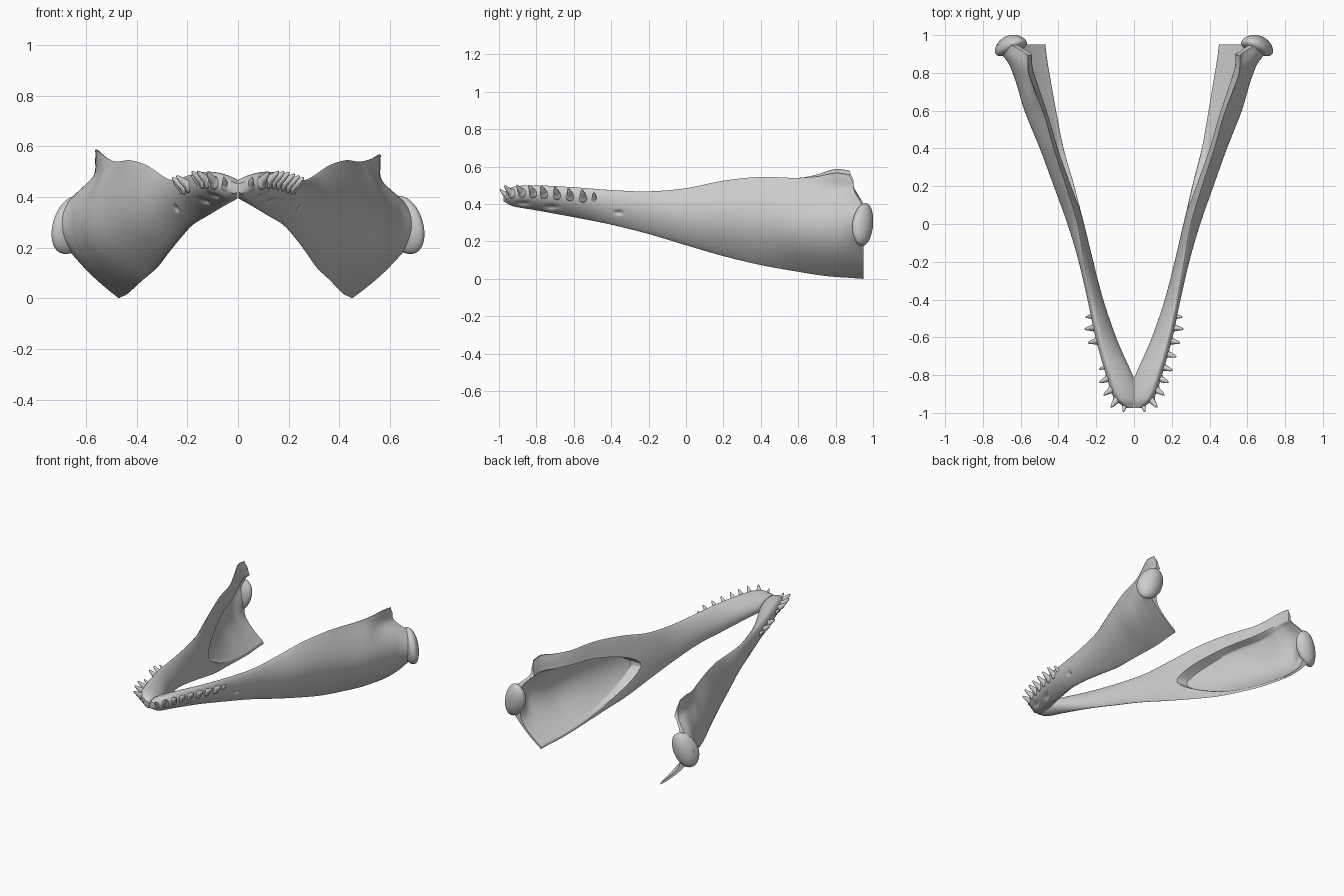
import bpy, bmesh, math
from mathutils import Vector, Matrix

if "Cube" in bpy.data.objects:
    bpy.data.objects.remove(bpy.data.objects["Cube"])

# Section keys along the jaw: y, bottom x z, top x z, outer bulge, inner bulge
KEYS = [
    (-.975, .018, .415, .030, .460, .015, .035),
    (-.93, .035, .390, .070, .490, .045, .080),
    (-.82, .060, .370, .115, .500, .050, .085),
    (-.60, .115, .330, .180, .490, .050, .045),
    (-.40, .180, .290, .225, .475, .040, .035),
    (-.20, .225, .240, .265, .468, .045, .025),
    (.00, .270, .180, .300, .485, .065, .020),
    (.20, .310, .122, .360, .525, .085, .014),
    (.40, .360, .074, .425, .545, .100, .012),
    (.60, .395, .038, .480, .540, .135, .010),
    (.75, .420, .015, .525, .550, .145, .010),
    (.87, .440, .006, .560, .568, .160, .010),
    (.95, .450, .000, .565, .560, .165, .010),
]
Y0, Y1 = KEYS[0][0], KEYS[-1][0]
RIM_Y, RIM_T, RIM_H = .09, .42, .41  # opening of the inner hollow
# Small nerve openings on the outer face: y, z, half length
DENTS = [(-.36, .355, .018), (-.87, .405, .03), (-.72, .385, .03)]


def smooth(a, b, v):
    v = min(1, max(0, (v - a) / (b - a)))
    return v * v * (3 - 2 * v)


def section(y):
    """Cubic interpolation of the section keys."""
    i = 0
    while i < len(KEYS) - 2 and y > KEYS[i + 1][0]:
        i += 1

    def slope(k, c):
        a, b = KEYS[max(k - 1, 0)], KEYS[min(k + 1, len(KEYS) - 1)]
        return (b[c] - a[c]) / (b[0] - a[0])
    p, q = KEYS[i], KEYS[i + 1]
    h = q[0] - p[0]
    s = (y - p[0]) / h
    return [(2*s**3 - 3*s*s + 1) * p[c] + (s**3 - 2*s*s + s) * h * slope(i, c)
            + (3*s*s - 2*s**3) * q[c] + (s**3 - s*s) * h * slope(i + 1, c) for c in range(1, 7)]


def rim(y):
    """Half height of the hollow's elliptical opening."""
    if y < RIM_Y:
        return 0
    return RIM_H * math.sqrt(max(0, 1 - (max(0, .75 - y) / (.75 - RIM_Y)) ** 2))


def heights(y):
    """Height samples that follow the rim so its edge stays clean."""
    h = rim(y) if y >= RIM_Y else RIM_H * .8 * math.sqrt(min(1, (RIM_Y - y) / .3))
    h = max(.05, h)
    lo, hi = RIM_T - h, RIM_T + h
    ts = [lo * (1 - math.cos(math.pi / 2 * j / 12)) for j in range(12)]
    ts += [lo, lo + .012, lo + .024]
    ts += [lo + .03 + (2 * h - .06) * j / 26 for j in range(27)]
    ts += [hi - .024, hi - .012, hi]
    ts += [hi + (1 - hi) * math.sin(math.pi / 2 * j / 14) for j in range(1, 15)]
    return ts


def surface(y, t, side):
    """Outer and inner points of the jaw at length y and height t."""
    xb, zb, xt, zt, out, med = section(y)
    rear = smooth(-.3, .8, y)
    if side < 0:  # the left half is very slightly different
        xb += .02 * rear
        zt += .02 * smooth(.6, .9, y)
    z = zb + (zt - zb) * t
    chord = xb + (xt - xb) * t
    arc = max(0, math.sin(math.pi * t ** (1 - .15 * rear)))
    xo = chord + out * arc ** (.65 + .5 * rear)
    # waist under the upper hook, flare towards the joint knob
    xo -= .042 * smooth(.65, .9, y) * math.exp(-((t - .83) / .11) ** 2)
    knob = smooth(.83, .95, y) * math.exp(-((z - .285) / .09) ** 2)
    xo += .045 * knob
    for dy, dz, w in DENTS:
        xo -= .015 * math.exp(-((y - dy) / w) ** 2 - ((z - dz) / .011) ** 2)
    xi = max(.002, chord - med * max(0, math.sin(math.pi * t)) ** .6)
    # hollow on the inner side, open to the rear
    if y > RIM_Y:
        d = smooth(0, .03, rim(y) - abs(t - RIM_T))
        xi += (max(xi, xo - .02 - .10 * knob) - xi) * d
    xo = max(xo, .004)
    yy = y - smooth(.5, .95, y) * (.055 * smooth(.66, .88, t) + .02 * smooth(.9, 1, t))
    return Vector((side * xo, yy, z)), Vector((side * xi, yy, z))


def finish(bm, name, angle=50):
    bmesh.ops.recalc_face_normals(bm, faces=bm.faces)
    me = bpy.data.meshes.new(name)
    bm.to_mesh(me)
    bm.free()
    ob = bpy.data.objects.new(name, me)
    bpy.context.collection.objects.link(ob)
    bpy.ops.object.select_all(action='DESELECT')
    ob.select_set(True)
    bpy.context.view_layer.objects.active = ob
    bpy.ops.object.shade_smooth_by_angle(angle=math.radians(angle))
    return ob


def jaw_half(side, name, n=190):
    bm = bmesh.new()
    rings = []
    for i in range(n + 1):
        y = Y0 + (Y1 - Y0) * i / n
        pts = [surface(y, t, side) for t in heights(y)]
        outer = [bm.verts.new(p[0]) for p in pts]
        inner = [bm.verts.new(p[1]) for p in pts]
        rings.append((outer, inner, outer + inner[::-1]))
    for a, b in zip(rings, rings[1:]):
        k = len(a[2])
        for j in range(k):
            bm.faces.new((a[2][j], a[2][(j + 1) % k], b[2][(j + 1) % k], b[2][j]))
    for o, inn, _ in (rings[0], rings[-1]):
        for j in range(len(o) - 1):
            bm.faces.new((o[j], o[j + 1], inn[j + 1], inn[j]))
    bmesh.ops.remove_doubles(bm, verts=bm.verts, dist=.0003)
    finish(bm, name)


def condyle(side, name):
    """Rounded joint knob at the rear outer corner."""
    bm = bmesh.new()
    bmesh.ops.create_uvsphere(bm, u_segments=40, v_segments=24, radius=1)
    for v in bm.verts:
        x, y, z = v.co
        # blunt the lobe, lean its top inwards
        v.co = Vector((x * .085 - .025 * z, y * .048 - .018 * x * x,
                       z * .115 * (1 - .1 * x) + .012 * x * z))
    bm.transform(Matrix.Translation((.657, .950, .29)) @ Matrix.Rotation(math.radians(-20), 4, 'Z'))
    bm.transform(Matrix.Diagonal((side, 1, 1, 1)))
    finish(bm, name)


TEETH = [-.967, -.935, -.88, -.82, -.76, -.69, -.62, -.55, -.49]
ANGLES = [-78, -52, -34, -25, -20, -16, -12, -8, -5]


def teeth(side, name, segs=14, steps=9):
    """Outward leaning, upward curving blunt cones with a socket collar."""
    bm = bmesh.new()
    for k, ty in enumerate(TEETH):
        if side < 0 and k == 5:
            continue
        base = surface(ty, .72, side)[0]
        ang = math.radians(ANGLES[k])
        d = Vector((side * math.cos(ang), math.sin(ang), .5)).normalized()
        u = d.cross(Vector((0, 0, 1))).normalized()
        w = u.cross(d)
        size = .7 if (side < 0 and k == 4) else (.75 if k in (0, 8) else 1)
        prev = None
        for i in range(steps + 1):
            s = i / steps
            c = base + d * (-.022 + .072 * s * size) + Vector((0, 0, .014 * s * s))
            r = size * (.003 + .018 * (1 - s) ** .65 + (.006 if i in (1, 2) else 0))
            ring = [bm.verts.new(c + (u * math.cos(a) + w * math.sin(a) * 1.1) * r)
                    for a in (2 * math.pi * j / segs for j in range(segs))]
            if prev:
                for j in range(segs):
                    bm.faces.new((prev[j], prev[(j + 1) % segs], ring[(j + 1) % segs], ring[j]))
            else:
                bm.faces.new(ring)
            prev = ring
        bm.faces.new(prev)
    finish(bm, name)


for side, label in ((1, "right"), (-1, "left")):
    jaw_half(side, label + "_jaw_bone")
    condyle(side, label + "_joint_knob")
    teeth(side, label + "_teeth")
